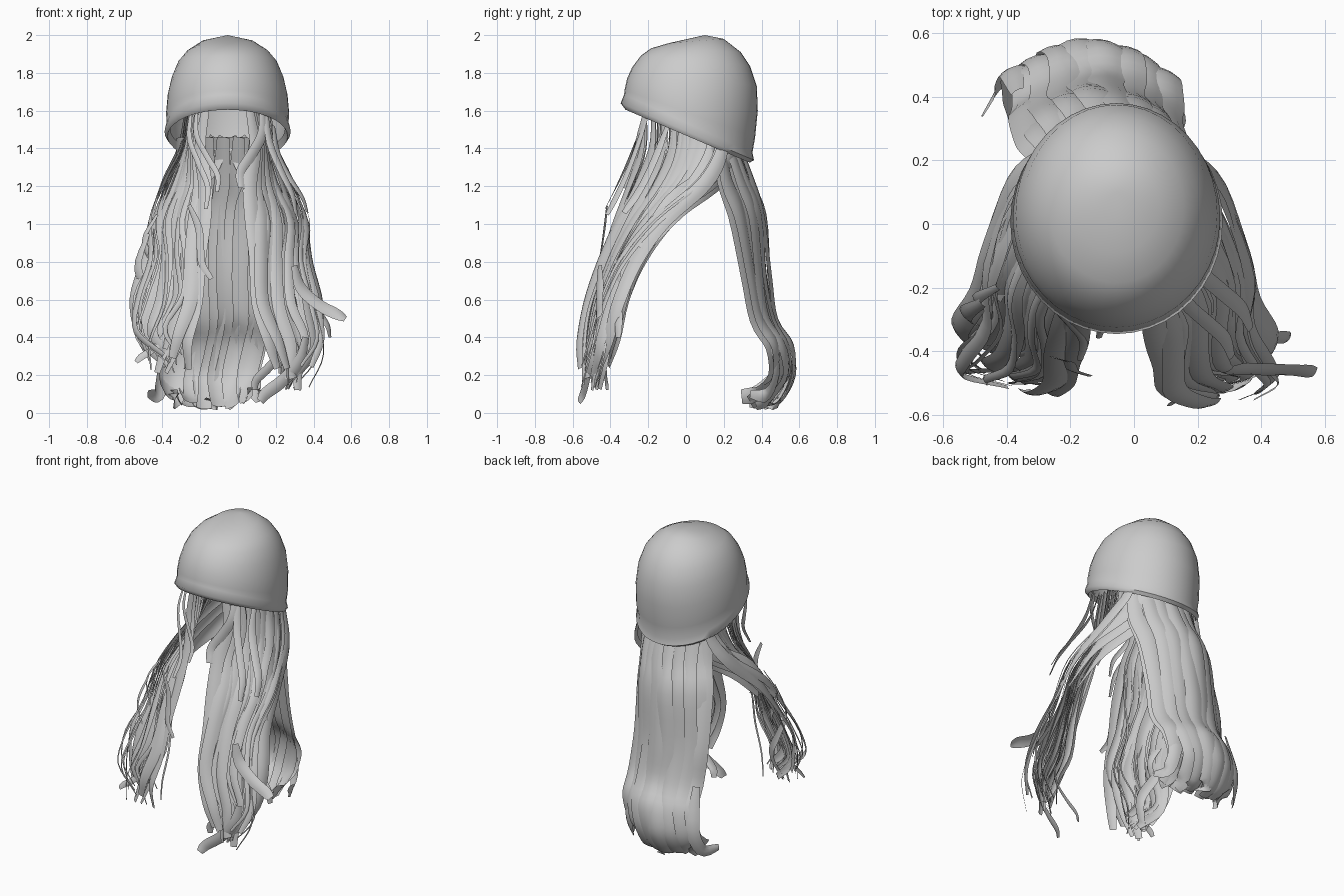
import bpy, bmesh, math, random
from mathutils import Vector

if "Cube" in bpy.data.objects:
    bpy.data.objects.remove(bpy.data.objects["Cube"])

random.seed(4)
grey = bpy.data.materials.new("soft grey")
grey.diffuse_color = (0.6, 0.6, 0.6, 1)
grey.use_nodes = True
grey.node_tree.nodes["Principled BSDF"].inputs["Base Color"].default_value = grey.diffuse_color
CX = -0.055


def finish(name, bm):
    mesh = bpy.data.meshes.new(name)
    bm.to_mesh(mesh)
    bm.free()
    mesh.materials.append(grey)
    ob = bpy.data.objects.new(name, mesh)
    bpy.context.collection.objects.link(ob)
    bpy.context.view_layer.objects.active = ob
    ob.select_set(True)
    bpy.ops.object.shade_smooth_by_angle(angle=math.radians(60))
    ob.select_set(False)


def spline(pts, n=4):
    """Smooth path through the points."""
    p = [Vector(q) for q in pts]
    p = [2 * p[0] - p[1]] + p + [2 * p[-1] - p[-2]]
    out = []
    for i in range(1, len(p) - 2):
        a, b, c, d = p[i - 1:i + 3]
        for k in range(n):
            t = k / n
            out.append(0.5 * (2 * b + (c - a) * t + (2 * a - 5 * b + 4 * c - d) * t * t
                              + (3 * b - a - 3 * c + d) * t ** 3))
    return out + [p[-2]]


def ribbon(bm, pts, width, centre, twist=0.0, bulge=0.12, tip=0.5):
    """Arched strip of hair facing away from the centre axis."""
    path = spline(pts)
    last = len(path) - 1
    prev = None
    for i, p in enumerate(path):
        s = i / last
        tan = (path[min(i + 1, last)] - path[max(i - 1, 0)]).normalized()
        a = math.atan2(p.y - centre[1], p.x - centre[0]) + twist * s
        side = tan.cross(Vector((math.cos(a), math.sin(a), 0))).normalized()
        out = side.cross(tan)
        w = 0.5 * width * min(1, 0.55 + 2 * s) * (1 - (1 - tip) * max(0, (s - 0.6) / 0.4) ** 2)
        row = [bm.verts.new(p + side * w * k / 2 - out * bulge * w * k * k / 2)
               for k in range(-2, 3)]
        if prev:
            for k in range(4):
                bm.faces.new((prev[k], prev[k + 1], row[k + 1], row[k]))
        prev = row


# Knitted hat: tilted rings (front y, front z, back y, back z, half width)
rings = [(-0.30, 1.63, 0.325, 1.37, 0.303), (-0.32, 1.605, 0.337, 1.325, 0.318),
         (-0.346, 1.64, 0.36, 1.338, 0.334), (-0.328, 1.685, 0.352, 1.378, 0.322),
         (-0.325, 1.71, 0.366, 1.46, 0.326), (-0.312, 1.77, 0.38, 1.60, 0.317),
         (-0.285, 1.83, 0.375, 1.73, 0.295), (-0.24, 1.89, 0.34, 1.835, 0.26),
         (-0.185, 1.93, 0.29, 1.91, 0.212), (-0.09, 1.958, 0.2, 1.98, 0.135)]
N = 40
bm = bmesh.new()
prev = None
for yf, zf, yb, zb, hw in rings:
    row = []
    for i in range(N):
        a = 2 * math.pi * i / N
        f = 0.5 + 0.5 * math.sin(a)
        row.append(bm.verts.new((CX + hw * math.cos(a), yf + (yb - yf) * f, zf + (zb - zf) * f)))
    if prev:
        for i in range(N):
            j = (i + 1) % N
            bm.faces.new((prev[i], prev[j], row[j], row[i]))
    prev = row
top = bm.verts.new((CX, 0.1, 2.0))
for i in range(N):
    bm.faces.new((prev[i], prev[(i + 1) % N], top))
finish("hat", bm)

# Back hair: overlapping broad strips that curl forward at the ends (y, z profile)
profile = [(0.27, 1.46), (0.36, 1.23), (0.425, 1.05), (0.45, 0.72), (0.49, 0.50),
           (0.57, 0.36), (0.58, 0.20), (0.51, 0.05), (0.42, 0.015)]
bm = bmesh.new()
for layer, count in ((0, 8), (1, 6)):
    for i in range(count):
        u = (i + 0.5 * layer) / (count - 1 + 0.5 * layer)
        edge = (2 * u - 1) ** 2
        pts = []
        for k, (y, z) in enumerate(profile):
            xl, xr = -0.30 - 0.011 * k, 0.17 - 0.017 * k
            x = xl + (xr - xl) * u + 0.016 * math.sin(k * 1.7 + 0.6 * layer)
            pull = 0.13 if k in (1, 2) else 0.09
            pts.append((x, y - pull * edge - 0.03 * layer + random.uniform(-0.008, 0.008),
                        z + (random.uniform(0, 0.05) + 0.03 * edge) * (k > 6)))
        ribbon(bm, pts, 0.12, (-0.13, -0.15), random.uniform(-0.2, 0.2), 0.12, 0.65)
# Loose tips turned to either side
for x, out in ((-0.37, -0.11), (0.07, 0.06)):
    ribbon(bm, [(x, 0.42, 0.5), (x + out * 0.2, 0.49, 0.25), (x + out * 0.5, 0.44, 0.1),
                (x + out, 0.34, 0.1)], 0.08, (-0.13, 0.0))
finish("back_hair", bm)

# Nape hair: sheets sweeping from under the hat's back into the side locks
bm = bmesh.new()
for side in (-1, 1):
    for k in range(3):
        d = 0.05 * k
        ribbon(bm, [(CX + side * (0.02 + d), 0.31 - 0.2 * d, 1.46),
                    (CX + side * (0.09 + d), 0.27 - 0.4 * d, 1.31 + 0.3 * d),
                    (CX + side * (0.18 + d), 0.15 - 0.4 * d, 1.21 + 0.3 * d),
                    (CX + side * (0.27 + d), -0.04 - 0.4 * d, 1.08 + 0.3 * d),
                    (CX + side * (0.33 + d), -0.21 - 0.4 * d, 0.88)], 0.1, (CX, 0.0), tip=0.5)
finish("nape_hair", bm)

# Side locks, mirrored rows: z, inner and outer distance from centre, front y, back y
rows = [(1.60, 0.12, 0.225, -0.23, 0.19), (1.40, 0.145, 0.265, -0.24, 0.20),
        (1.22, 0.13, 0.34, -0.30, 0.11), (1.02, 0.135, 0.42, -0.385, -0.10),
        (0.80, 0.135, 0.46, -0.465, -0.24), (0.55, 0.175, 0.48, -0.525, -0.345),
        (0.33, 0.235, 0.47, -0.56, -0.39), (0.16, 0.23, 0.42, -0.55, -0.43)]


def strand(bm, side, u, v_end, width, amp, twist):
    phase = random.uniform(0, 1.2) + 3 * u
    lift = random.uniform(0, 0.14)
    pts = []
    for k, (z, xi, xo, yf, yb) in enumerate(rows):
        s = k / 7
        v = u + (v_end - u) * max(0, s - 0.25) / 0.75
        wave = amp * min(1, 1.6 * s) * math.sin(k * 1.9 + phase)
        low = max(0, s - 0.5) * 2
        pts.append(Vector((CX + side * (xi + (xo - xi) * u + wave),
                           yf + (yb - yf) * v + wave * 0.3 - side * 0.022 * s,
                           z + (lift - 0.05 * side) * low)))
    pts[-1].x += random.uniform(-0.06, 0.06)
    ribbon(bm, pts, width, (CX, 0.12), twist, 0.12, 0.5)


for name, side in (("left_lock", -1), ("right_lock", 1)):
    bm = bmesh.new()
    # Broad strips forming the body
    for i in range(9):
        u = i / 8
        strand(bm, side, u, min(1, max(0, u + random.uniform(-0.3, 0.3))), 0.08, 0.022,
               random.uniform(-0.4, 0.4))
    # Medium strips in front and behind
    for i in range(12):
        strand(bm, side, (i + 0.5) / 12, random.random(), random.uniform(0.03, 0.055), 0.036,
               random.uniform(-0.6, 0.6))
    # Thin wisps
    for i in range(7):
        strand(bm, side, random.random(), random.random(), 0.014, 0.045, 0.5)
    finish(name, bm)


def curl(bm, start, end, width, bow):
    """Short S-shaped strand from start to end, bowed in x."""
    a, b = Vector(start), Vector(end)
    pts = [a.lerp(b, t) + Vector((bow * math.sin(2 * math.pi * t), 0,
                                  -0.25 * abs(b.x - a.x) * math.sin(math.pi * t)))
           for t in (0, 0.25, 0.5, 0.75, 1)]
    ribbon(bm, pts, width, (CX, 0.1), 0.2, 0.12, 0.6)


# Short strands framing the face
bm = bmesh.new()
curl(bm, (0.15, -0.2, 1.6), (0.31, -0.42, 1.05), 0.045, -0.02)
curl(bm, (0.19, -0.1, 1.52), (0.37, -0.33, 1.06), 0.05, -0.02)
curl(bm, (0.13, -0.22, 1.6), (0.02, -0.33, 1.19), 0.06, 0.03)
curl(bm, (-0.22, -0.22, 1.6), (-0.11, -0.36, 1.17), 0.03, -0.03)
curl(bm, (-0.25, -0.2, 1.6), (-0.17, -0.43, 1.08), 0.03, -0.03)
finish("face_strands", bm)

# Flicked tips leaving the locks
bm = bmesh.new()
curl(bm, (0.30, -0.46, 0.78), (0.57, -0.47, 0.50), 0.07, -0.03)
curl(bm, (0.36, -0.36, 0.75), (0.49, -0.36, 0.40), 0.05, -0.02)
curl(bm, (0.36, -0.50, 0.40), (0.12, -0.57, 0.06), 0.07, 0.03)
curl(bm, (0.25, -0.45, 0.45), (0.09, -0.42, 0.12), 0.05, 0.03)
curl(bm, (-0.48, -0.25, 0.95), (-0.42, -0.42, 0.25), 0.06, -0.07)
curl(bm, (-0.43, -0.2, 1.05), (-0.47, -0.37, 0.55), 0.04, -0.06)
curl(bm, (-0.26, -0.42, 1.1), (-0.14, -0.48, 0.71), 0.04, 0.02)
curl(bm, (-0.36, -0.46, 0.5), (-0.54, -0.47, 0.27), 0.04, 0.02)
finish("flicked_tips", bm)
